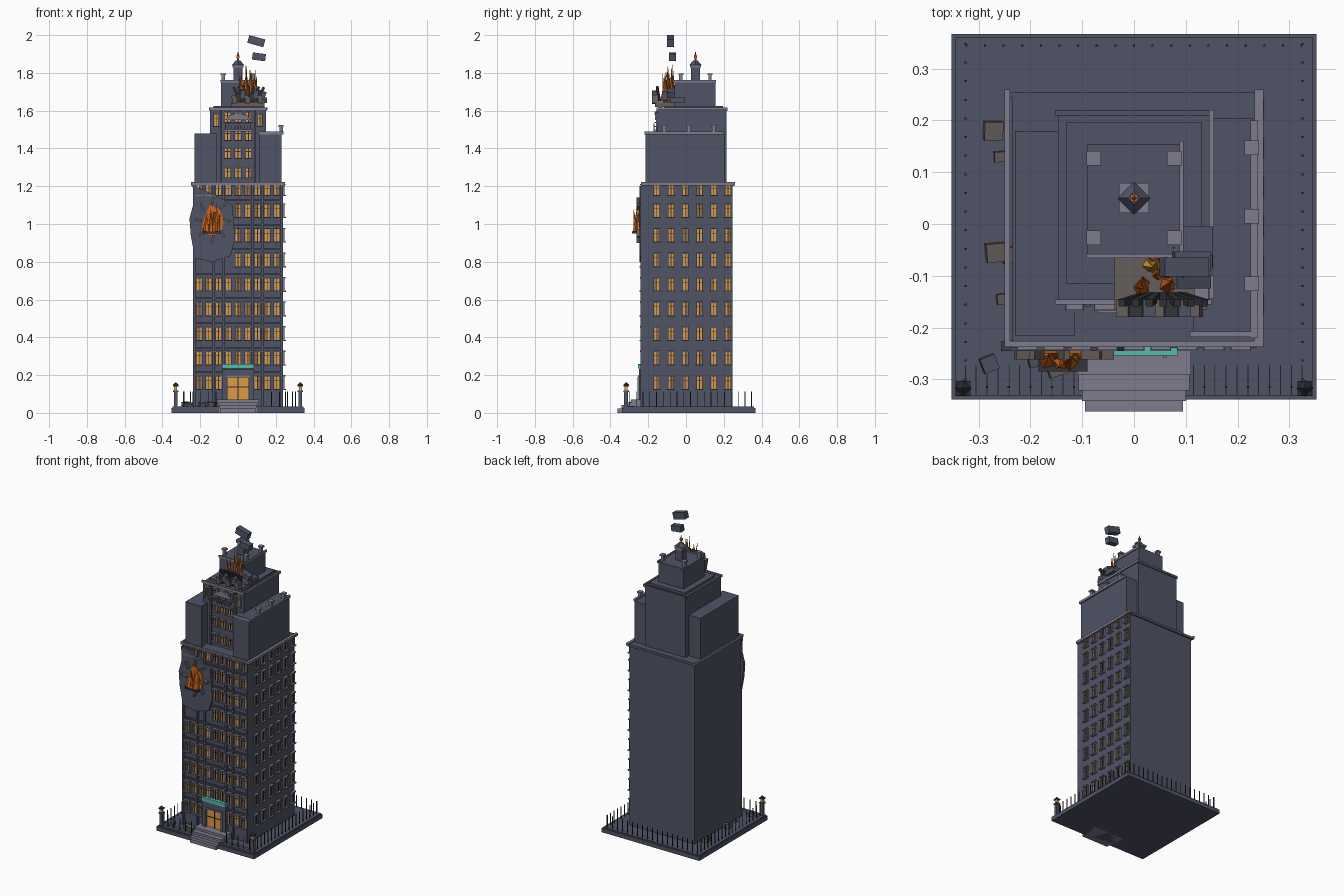
import bpy, bmesh, math, random
from mathutils import Matrix, Vector, Euler

random.seed(4)
if "Cube" in bpy.data.objects:
    bpy.data.objects.remove(bpy.data.objects["Cube"])


def material(name, r, g, b):
    m = bpy.data.materials.new(name)
    m.use_nodes = True
    m.diffuse_color = (r, g, b, 1)
    m.node_tree.nodes["Principled BSDF"].inputs["Base Color"].default_value = (r, g, b, 1)
    return m


SLATE = material("slate wall", .08, .087, .13)
TRIM = material("pale stone trim", .21, .2, .27)
AMBER = material("lit window amber", .72, .33, .06)
DIM = material("dim window brown", .3, .15, .05)
TEAL = material("teal awning", .09, .5, .43)
FIRE = material("flame orange", .62, .13, .012)
GLOW = material("flame yellow", .85, .4, .05)
IRON = material("dark iron", .025, .027, .04)
BROWN = material("brown rubble", .13, .11, .105)
CHAR = material("charred stone", .035, .035, .042)


class Part:
    """Collects solids and turns them into one named object."""

    def __init__(self, name, mat):
        self.name, self.mat, self.bm = name, mat, bmesh.new()

    def box(self, x0, x1, y0, y1, z0, z1):
        return self.block(((x0 + x1) / 2, (y0 + y1) / 2, (z0 + z1) / 2), (x1 - x0, y1 - y0, z1 - z0))

    def block(self, at, size, rot=(0, 0, 0)):
        m = Matrix.LocRotScale(Vector(at), Euler(rot), Vector(size))
        bmesh.ops.create_cube(self.bm, size=1, matrix=m)
        return self

    def cone(self, at, r0, r1, h, sides=4, tilt=(0, 0, 0)):
        m = Matrix.LocRotScale(Vector(at), Euler(tilt), None) @ Matrix.Translation((0, 0, h / 2))
        bmesh.ops.create_cone(self.bm, cap_ends=True, segments=sides, radius1=r0, radius2=r1, depth=h, matrix=m)
        return self

    def plate(self, outline, y0, y1):
        face = self.bm.faces.new([self.bm.verts.new((x, y0, z)) for x, z in outline])
        out = bmesh.ops.extrude_face_region(self.bm, geom=[face])["geom"]
        bmesh.ops.translate(self.bm, vec=(0, y1 - y0, 0), verts=[v for v in out if isinstance(v, bmesh.types.BMVert)])
        return self

    def done(self):
        bmesh.ops.recalc_face_normals(self.bm, faces=self.bm.faces)
        mesh = bpy.data.meshes.new(self.name)
        self.bm.to_mesh(mesh)
        self.bm.free()
        mesh.materials.append(self.mat)
        bpy.context.collection.objects.link(bpy.data.objects.new(self.name, mesh))


# Ground slab and stepped tower masses
Part("ground_slab", SLATE).box(-.353, .353, -.339, .367, 0, .026).box(-.346, .346, -.332, .36, .026, .033).done()
Part("main_tower", SLATE).box(-.235, .235, -.227, .247, .033, 1.215).done()
Part("left_shoulder", SLATE).box(.115, .23, -.215, .205, 1.21, 1.48).done()
Part("right_shoulder", SLATE).box(-.23, -.115, -.215, .18, 1.21, 1.48).done()
Part("upper_tower", SLATE).box(-.147, .147, -.15, .215, 1.21, 1.61).box(-.13, .13, -.116, .197, 1.61, 1.625).done()
Part("crown_block", SLATE).box(-.09, .09, -.06, .155, 1.62, 1.755).done()

# Parapets and cornices
p = Part("parapets", TRIM)
p.box(-.25, -.24, -.238, .26, 1.205, 1.222).box(-.25, .25, -.238, -.226, 1.205, 1.222)
p.box(.233, .25, -.238, .26, 1.205, 1.222)
p.box(.225, .24, -.22, .2, 1.475, 1.49).box(.108, .24, -.218, -.208, 1.475, 1.49)
p.box(.145, .155, -.145, .22, 1.603, 1.618).box(-.153, .15, -.156, -.146, 1.603, 1.618)
p.box(.088, .096, -.064, .16, 1.748, 1.763).box(-.093, .096, -.066, -.058, 1.748, 1.763)
p.done()
Part("back_cornice", SLATE).box(-.245, .245, .245, .255, 1.2, 1.216).box(-.152, .152, .21, .22, 1.598, 1.614).done()

# Finials on the roof edges
p = Part("finials", TRIM)
for x, y, z in [(.228, .147, 1.48), (.228, .015, 1.48), (.228, -.115, 1.48), (.13, -.135, 1.61),
                (-.078, .127, 1.755), (.078, .127, 1.755), (-.078, -.027, 1.755), (.078, -.027, 1.755)]:
    p.block((x, y, z + .017), (.018, .018, .034)).block((x, y, z + .038), (.028, .028, .01))
p.done()

# Central chimney and its spire
p = Part("chimney", SLATE).block((0, .05, 1.79), (.046, .046, .08))
p.cone((0, .05, 1.843), .032, .012, .022).done()
Part("chimney_cap", TRIM).block((0, .05, 1.836), (.058, .058, .014)).cone((0, .05, 1.86), .006, .004, .03, 6).done()
Part("spire_tip", FIRE).block((0, .05, 1.885), (.014, .014, .014)).cone((0, .05, 1.89), .006, .001, .022).done()

# Windows on the front and left walls
frames, bars = Part("window_frames", TRIM), Part("window_bars", IRON)
panes = [Part("lit_panes", AMBER), Part("dim_panes", DIM)]


def window(pos, side, w, h):
    """Side wall windows face +x, front windows face -y."""
    def put(part, u, v, out, su, sv, depth):
        if side:
            part.block((pos[0] + out, pos[1] + u, pos[2] + v), (depth, su, sv))
        else:
            part.block((pos[0] + u, pos[1] - out, pos[2] + v), (su, depth, sv))
    t = .004
    for s in (-1, 1):
        put(frames, s * (w + t) / 2, 0, .004, t, h, .012)
        put(panes[random.random() < .2], s * w / 4, 0, .001, w / 2, h, .006)
    put(frames, 0, h / 2 + .003, .007, w + .012, .007, .018)
    put(frames, 0, -h / 2 - .003, .008, w + .014, .006, .02)
    put(bars, 0, 0, .004, .0035, h, .008)
    put(bars, 0, h * .18, .004, w, .003, .006)


ROWS = [.16 + .13 * i for i in range(8)] + [1.18]
for z in ROWS:
    h = .052 if z > 1.1 else .066
    for i in range(6):
        window((.235, -.155 + .0755 * i, z), True, .026, h)
    for i in range(9):
        x = -.206 + .0515 * i
        broken = x < -.04 and .8 < z < 1.15
        at_door = abs(x) < .09 and z < .2
        if not broken and not at_door:
            window((x, -.227, z), False, .026, h)
for z in (1.27, 1.375, 1.47, 1.565):
    for x in (-.056, 0, .056):
        window((x, -.15, z), False, .028, .05)
for x in (-.115, .115):
    window((x, -.15, 1.55), False, .02, .06)
for part in [frames, bars] + panes:
    part.done()

# Front piers, string courses and upper balcony
p = Part("front_piers", SLATE)
for x in (-.231, -.129, -.077, .077, .129, .231):
    p.box(x - .006, x + .006, -.24, -.225, .033, 1.205)
for x in (-.09, .09):
    p.box(x - .006, x + .006, -.16, -.148, 1.21, 1.6)
p.done()
p = Part("string_courses", SLATE)
for z in ROWS[:-1]:
    p.box(-.238, .238, -.237, -.225, z + .052, z + .06)
p.done()
p = Part("upper_balcony", TRIM).box(-.07, .07, -.172, -.148, 1.49, 1.5).box(-.07, .07, -.172, -.166, 1.525, 1.531)
for i in range(9):
    p.block((-.066 + .0165 * i, -.169, 1.512), (.004, .004, .026))
p.plate([(-.07, 1.55), (.07, 1.55), (.04, 1.575), (0, 1.59), (-.04, 1.575)], -.165, -.15).done()

# Entrance, awning and steps
Part("door_surround", SLATE).box(-.085, -.056, -.25, -.225, .033, .22).box(.056, .085, -.25, -.225, .033, .22)\
    .box(-.085, .085, -.25, -.225, .19, .232).done()
p = Part("door_trim", TRIM).box(-.064, .064, -.254, -.24, .188, .197)
for s in (-1, 1):
    p.block((s * .06, -.252, .115), (.008, .012, .15))
p.done()
Part("door", AMBER).box(-.056, .056, -.24, -.226, .07, .188).done()
Part("door_bars", IRON).box(-.002, .002, -.243, -.239, .07, .188).box(-.056, .056, -.243, -.239, .135, .139).done()
Part("awning", TEAL).box(-.085, .085, -.254, -.225, .234, .258).done()
p = Part("front_steps", TRIM)
for w, y, z in [(.11, -.292, .07), (.107, -.322, .055), (.1, -.342, .042), (.095, -.362, .022)]:
    p.box(-w, w, y, -.227, 0, z)
p.done()

# Iron fence rods and pale front paving strips
p, strips = Part("fence_rods", IRON), Part("paving_strips", TRIM)
for i in range(19):
    t = -.3 + .036 * i
    for x in (-.326, .326):
        p.block((x, t, .072), (.004, .004, .08))
    p.block((t - .024, .345, .072), (.004, .004, .08))
for i in range(32):
    x = -.326 + .021 * i
    if abs(x) > .112:
        strips.box(x - .001, x + .001, -.33, -.272, .033, .036)
        if i % 2 == 0:
            p.block((x, -.315, .072), (.004, .004, .08))
p.done()
strips.done()

# Corner lantern posts
post, lamp, cap = Part("lantern_posts", SLATE), Part("lantern_lamps", GLOW), Part("lantern_caps", IRON)
for x in (-.33, .33):
    post.block((x, -.317, .072), (.02, .02, .08)).block((x, -.317, .114), (.028, .028, .008))
    lamp.block((x, -.317, .13), (.016, .016, .024))
    cap.block((x, -.317, .144), (.028, .028, .006)).cone((x, -.317, .147), .016, .002, .014)
for part in (post, lamp, cap):
    part.done()


# Flames
def fire(name, centre, spread, height, count):
    outer, inner = Part(name, FIRE), Part(name + "_core", GLOW)
    for i in range(count):
        u, v = random.uniform(-1, 1), random.uniform(-1, 1)
        at = (centre[0] + u * spread[0], centre[1] + v * spread[1], centre[2])
        h = height * random.uniform(.6, 1) * (1.1 - .3 * abs(u))
        part = inner if i % 4 == 3 else outer
        part.cone(at, random.uniform(.01, .018), 0, h, 5, (-v * .08, u * .12, i))
    outer.done()
    inner.done()


fire("roof_fire", (.055, -.09, 1.64), (.042, .035), .21, 13)
fire("wall_fire", (-.135, -.258, .96), (.04, .01), .17, 9)

# Blasted patch in the front wall
Part("blast_panel", SLATE).plate([(-.24, 1.2), (-.235, 1.11), (-.257, 1.03), (-.25, .94), (-.228, .82), (-.14, .8),
                                  (-.04, .83), (-.015, .92), (-.03, 1.1), (-.1, 1.14), (-.18, 1.18)], -.245, -.226).done()
Part("blast_glow", FIRE).plate([(-.18, 1.03), (-.19, .98), (-.15, .94), (-.09, .95), (-.075, 1.02), (-.1, 1.08),
                                (-.15, 1.1)], -.25, -.244).done()
Part("blast_ledge", CHAR).box(-.185, -.09, -.285, -.24, .95, .96).done()
p = Part("blast_shards", BROWN)
for i in range(8):
    a = i * math.tau / 8
    p.block((-.135 + .075 * math.cos(a), -.252, 1.02 + .1 * math.sin(a)), (.04, .02, .012), (0, -a + .3, 0))
p.done()

# Collapsed roof corner with upright slabs
Part("roof_ruin_floor", BROWN).box(-.038, .14, -.165, -.06, 1.62, 1.645).done()
Part("roof_slabs", SLATE).block((.1, -.08, 1.7), (.1, .04, .03), (0, .35, 0))\
    .block((.11, -.045, 1.655), (.085, .08, .03)).block((.11, -.11, 1.67), (.08, .03, .02), (0, .6, 0)).done()
p = Part("roof_spikes", CHAR)
for i in range(7):
    a = -.5 + .17 * i
    p.block((.055 + .11 * a, -.145, 1.68), (.014, .014, .1), (.15, a, 0))
p.done()
rubble = [Part("brown_rubble", BROWN), Part("charred_rubble", CHAR), Part("slate_rubble", SLATE)]
for i in range(7):
    rubble[i % 3].block((-.02 + .023 * i, -.163, 1.66 + .012 * (i % 3)), (.024, .034, .045), (0, .15 * (i % 3 - 1), 0))

# Fallen rubble on the ground
for i, (x, y, s) in enumerate([(-.272, .18, .036), (-.26, .13, .02), (-.268, -.055, .036), (-.255, -.145, .02), (-.24, -.06, .03),
                               (-.19, -.26, .03), (-.15, -.275, .036), (-.11, -.262, .028), (-.28, -.27, .03)]):
    rubble[i % 3 if y < -.2 else 0].block((x, y, .033 + s * .35), (s, s, s * .7), (.1, .12, .05 * i))
for part in rubble:
    part.done()

# Flying masonry chunks
Part("flying_chunks", SLATE).block((.097, -.083, 1.968), (.088, .037, .042), (0, .27, 0))\
    .block((.111, -.072, 1.885), (.07, .037, .038), (0, .13, 0)).done()
